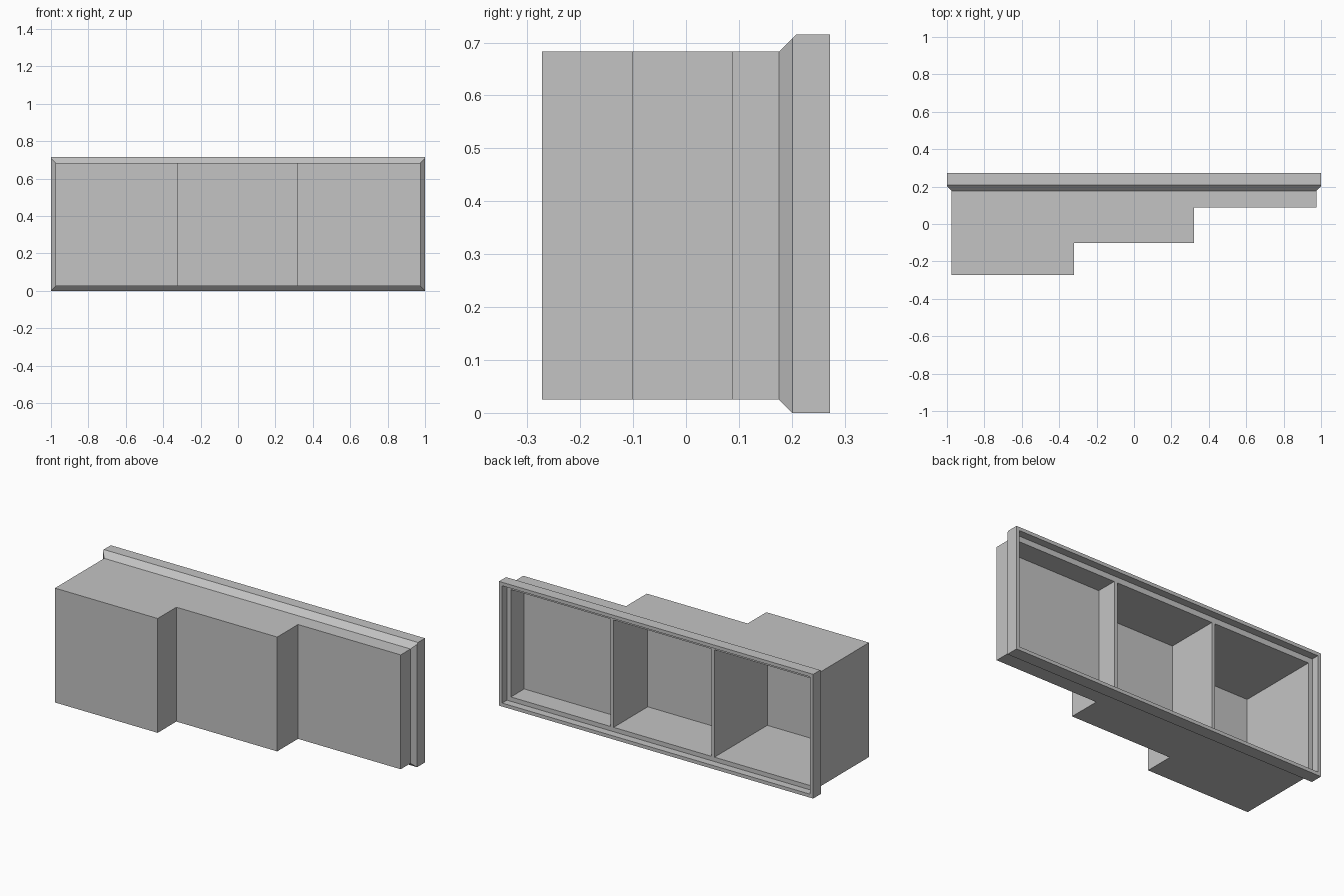
import bpy
import bmesh

cube = bpy.data.objects.get("Cube")
if cube:
    bpy.data.objects.remove(cube, do_unlink=True)

grey = bpy.data.materials.new("plain grey")
grey.use_nodes = True
colour = (0.55, 0.55, 0.55, 1)
grey.diffuse_color = colour
grey.node_tree.nodes["Principled BSDF"].inputs["Base Color"].default_value = colour

WALL = 0.02
SIDE, LOW, HIGH = 0.975, 0.025, 0.683        # outside of the bins
TOP, BACK, NECK = 0.715, 0.272, 0.176        # rim height, rim back, rim start
LEDGE = 0.228                                # where the dividers end
STEP = 0.321
FRONTS = (-0.272, -0.102, 0.087)             # front of each bin, deep to shallow


def finish(name, bm):
    bmesh.ops.recalc_face_normals(bm, faces=bm.faces)
    mesh = bpy.data.meshes.new(name)
    bm.to_mesh(mesh)
    bm.free()
    mesh.materials.append(grey)
    obj = bpy.data.objects.new(name, mesh)
    bpy.context.collection.objects.link(obj)
    return obj


def add_box(bm, xs, ys, zs):
    verts = bmesh.ops.create_cube(bm, size=1)["verts"]
    for v in verts:
        v.co = [r[0] if c < 0 else r[1] for c, r in zip(v.co, (xs, ys, zs))]


def combine(target, tool, operation):
    mod = target.modifiers.new(operation.lower(), "BOOLEAN")
    mod.operation = operation
    mod.solver = "EXACT"
    mod.object = tool
    bpy.context.view_layer.objects.active = target
    bpy.ops.object.modifier_apply(modifier=mod.name)
    bpy.data.objects.remove(tool, do_unlink=True)


# Stepped body: plan outline extruded upwards
edges = (-SIDE, -STEP, STEP, SIDE)
plan = [(x, y) for i, y in enumerate(FRONTS) for x in edges[i:i + 2]]
plan += [(SIDE, NECK), (-SIDE, NECK)]
bm = bmesh.new()
face = bm.faces.new([bm.verts.new((x, y, LOW)) for x, y in plan])
up = bmesh.ops.extrude_face_region(bm, geom=[face])["geom"]
bmesh.ops.translate(bm, vec=(0, 0, HIGH - LOW),
                    verts=[g for g in up if isinstance(g, bmesh.types.BMVert)])
bins = finish("stepped_bins", bm)

# Rim: a slab with all four front edges chamfered
bm = bmesh.new()
add_box(bm, (-1, 1), (NECK, BACK), (0, TOP))
for point, normal in (((SIDE, NECK, 0), (1, -1, 0)), ((-SIDE, NECK, 0), (-1, -1, 0)),
                      ((0, NECK, LOW), (0, -1, -1)), ((0, NECK, HIGH), (0, -1, 1))):
    cut = bmesh.ops.bisect_plane(bm, geom=bm.verts[:] + bm.edges[:] + bm.faces[:],
                                 plane_co=point, plane_no=normal, clear_outer=True)
    rim_edges = [g for g in cut["geom_cut"] if isinstance(g, bmesh.types.BMEdge)]
    bmesh.ops.contextual_create(bm, geom=rim_edges)
rim = finish("back_rim", bm)
combine(bins, rim, "UNION")

# Shallow recess inside the rim
bm = bmesh.new()
add_box(bm, (WALL - 1, 1 - WALL), (LEDGE, BACK + 0.1), (WALL, TOP - WALL))
combine(bins, finish("recess_cutter", bm), "DIFFERENCE")

# Three pockets, leaving thin dividers flush with the ledge
bm = bmesh.new()
for i, front in enumerate(FRONTS):
    left = edges[i] + (WALL if i == 0 else 0)
    add_box(bm, (left, edges[i + 1] - WALL), (front + WALL, LEDGE + 0.02),
            (LOW + WALL, HIGH - WALL))
combine(bins, finish("pocket_cutter", bm), "DIFFERENCE")
